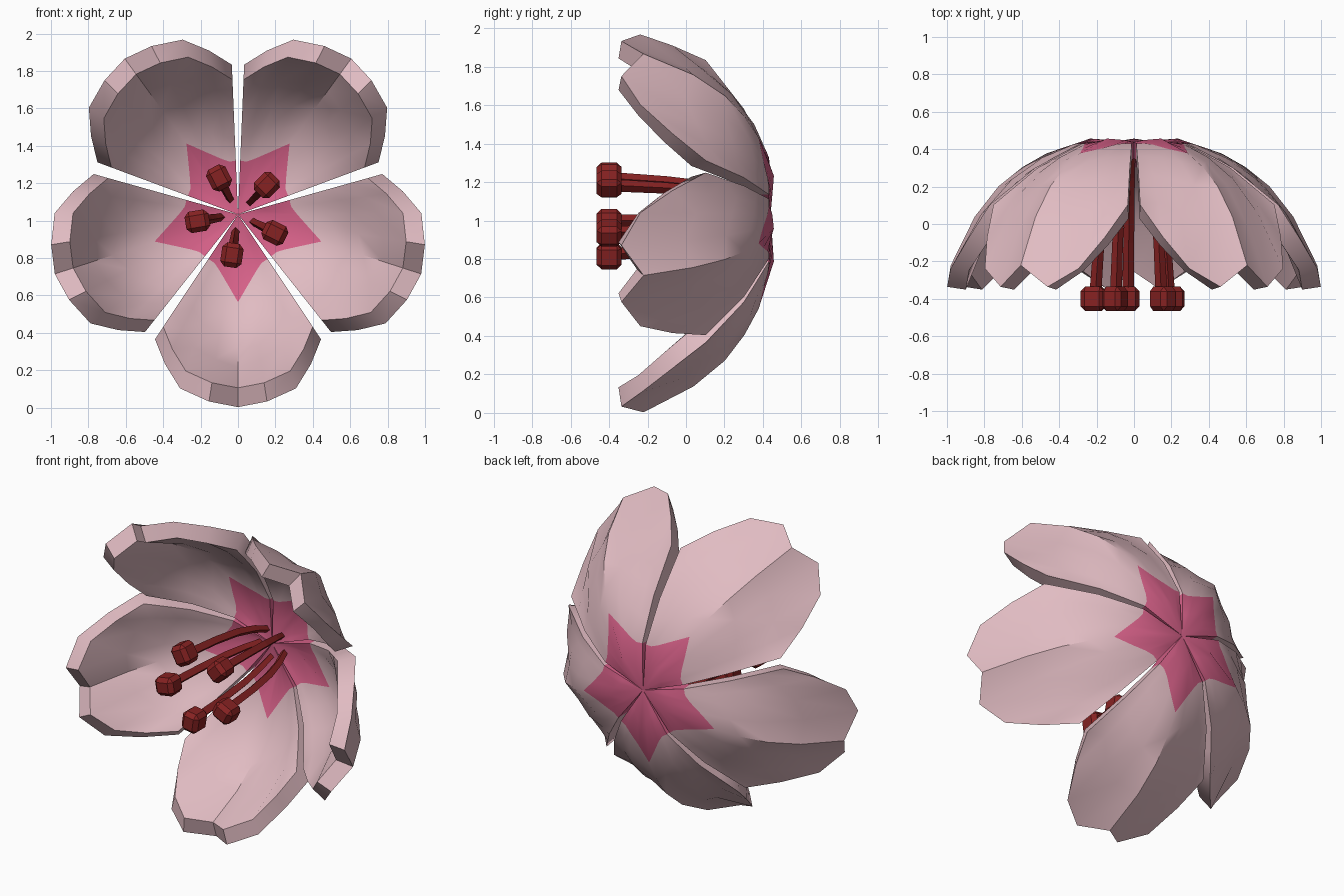
import bpy, bmesh, math
from mathutils import Matrix, Vector

if "Cube" in bpy.data.objects:
    bpy.data.objects.remove(bpy.data.objects["Cube"], do_unlink=True)

CENTRE = 1.033  # height of the flower axis
THICK = 0.09    # petal thickness near the axis


def material(name, rgb):
    m = bpy.data.materials.new(name)
    m.use_nodes = True
    m.diffuse_color = (*rgb, 1)
    bsdf = m.node_tree.nodes["Principled BSDF"]
    bsdf.inputs["Base Color"].default_value = (*rgb, 1)
    bsdf.inputs["Roughness"].default_value = 0.8
    return m


PINK = material("pale_pink", (0.75, 0.5, 0.54))
ROSE = material("deep_rose", (0.68, 0.12, 0.25))
RED = material("dark_red", (0.24, 0.016, 0.016))

# Keel and side edge curves: distance from the axis, depth along y
KEEL = [(0, .44), (.25, .457), (.53, .365), (.73, .24), (.895, .04), (1.04, -.24)]
EDGE = [(0, .44), (.3, .43), (.55, .3), (.805, .1), (1.04, -.05)]
# Spokes from keel to side: across, outward, edge blend, forward curl,
# star edge, inner skin drop at the rim
SPOKES = [(0, 1.03, 0, 0, .478, .035), (.155, 1.0, 0, -.15, .385, .015),
          (.31, .93, .15, -.13, .332, .01), (.39, .8, .5, -.115, .335, .045),
          (.444, .667, 1, 0, .37, .075)]


def depth(curve, d):
    for (a, ya), (b, yb) in zip(curve, curve[1:]):
        if d <= b:
            return ya + (yb - ya) * (d - a) / (b - a)
    return curve[-1][1]


def place(across, out, y, angle):
    c, s = math.cos(angle), math.sin(angle)
    return Vector((out * c - across * s, y, CENTRE + out * s + across * c))


def activate(ob):
    bpy.ops.object.select_all(action='DESELECT')
    ob.select_set(True)
    bpy.context.view_layer.objects.active = ob


def mesh_object(name, bm, mats):
    me = bpy.data.meshes.new(name)
    bm.to_mesh(me)
    bm.free()
    for m in mats:
        me.materials.append(m)
    ob = bpy.data.objects.new(name, me)
    bpy.context.collection.objects.link(ob)
    return ob


def petal(name, angle):
    bm = bmesh.new()
    sides = list(range(-4, 5))
    # Outer skin one way, inner skin back, so the section is a closed loop
    loop = [(k, 0) for k in sides] + [(k, 1) for k in reversed(sides)]
    rows = []
    for row in range(7):
        ring = []
        for k, inner in loop:
            t, r, blend, curl, star, drop = SPOKES[abs(k)]
            d = math.hypot(t, r)
            t = math.copysign(t, k)
            s = star * row / 2 if row <= 2 else star + (1 - star) * (row - 2) / 4
            y = depth(KEEL, s * d) * (1 - blend) + depth(EDGE, s * d) * blend
            y += curl * s ** 3 - inner * (THICK + (drop - THICK) * s * s)
            f = s * (1 - .1 * s * inner)
            ring.append(bm.verts.new(place(t * f, r * f, y, angle)))
        rows.append(ring)
    n = len(loop)
    for i in range(6):
        for j in range(n):
            k = (j + 1) % n
            f = bm.faces.new((rows[i][j], rows[i + 1][j], rows[i + 1][k], rows[i][k]))
            f.material_index = 1 if i < 2 else 0
    # Thick rim at the tip
    tip = rows[-1]
    for j in range(8):
        bm.faces.new((tip[j], tip[j + 1], tip[n - 2 - j], tip[n - 1 - j]))
    bmesh.ops.remove_doubles(bm, verts=bm.verts, dist=1e-4)
    bmesh.ops.recalc_face_normals(bm, faces=bm.faces)
    activate(mesh_object(name, bm, [PINK, ROSE]))
    bpy.ops.object.shade_smooth_by_angle(angle=math.radians(38))


def filament(name, angle):
    cu = bpy.data.curves.new(name, 'CURVE')
    cu.dimensions = '3D'
    cu.bevel_depth = 0.032
    cu.bevel_resolution = 0
    cu.use_fill_caps = True
    sp = cu.splines.new('POLY')
    path = [(.09, .36, .65), (.13, .25, .75), (.165, .1, .85), (.19, -.1, .9), (.21, -.38, 1)]
    sp.points.add(len(path) - 1)
    for p, (out, y, rad) in zip(sp.points, path):
        p.co = (*place(0, out, y, angle), 1)
        p.radius = rad
    cu.materials.append(RED)
    ob = bpy.data.objects.new(name, cu)
    bpy.context.collection.objects.link(ob)
    activate(ob)
    bpy.ops.object.convert(target='MESH')
    bpy.ops.object.shade_flat()


def anther(name, angle):
    bm = bmesh.new()
    bmesh.ops.create_cube(bm, size=1)
    bmesh.ops.scale(bm, vec=(.13, .13, .115), verts=bm.verts)
    bmesh.ops.bevel(bm, geom=bm.edges[:], offset=.025, segments=1, affect='EDGES')
    spin = Matrix.Translation(place(0, .22, -.4, angle)) @ Matrix.Rotation(-angle, 4, 'Y')
    bmesh.ops.transform(bm, matrix=spin, verts=bm.verts)
    mesh_object(name, bm, [RED])


# Five petals and five stamens around the axis
for i in range(5):
    petal(f"petal_{i + 1}", math.radians(270 + 72 * i))
    a = math.radians(45.5 + 72 * i)
    filament(f"filament_{i + 1}", a)
    anther(f"anther_{i + 1}", a)
